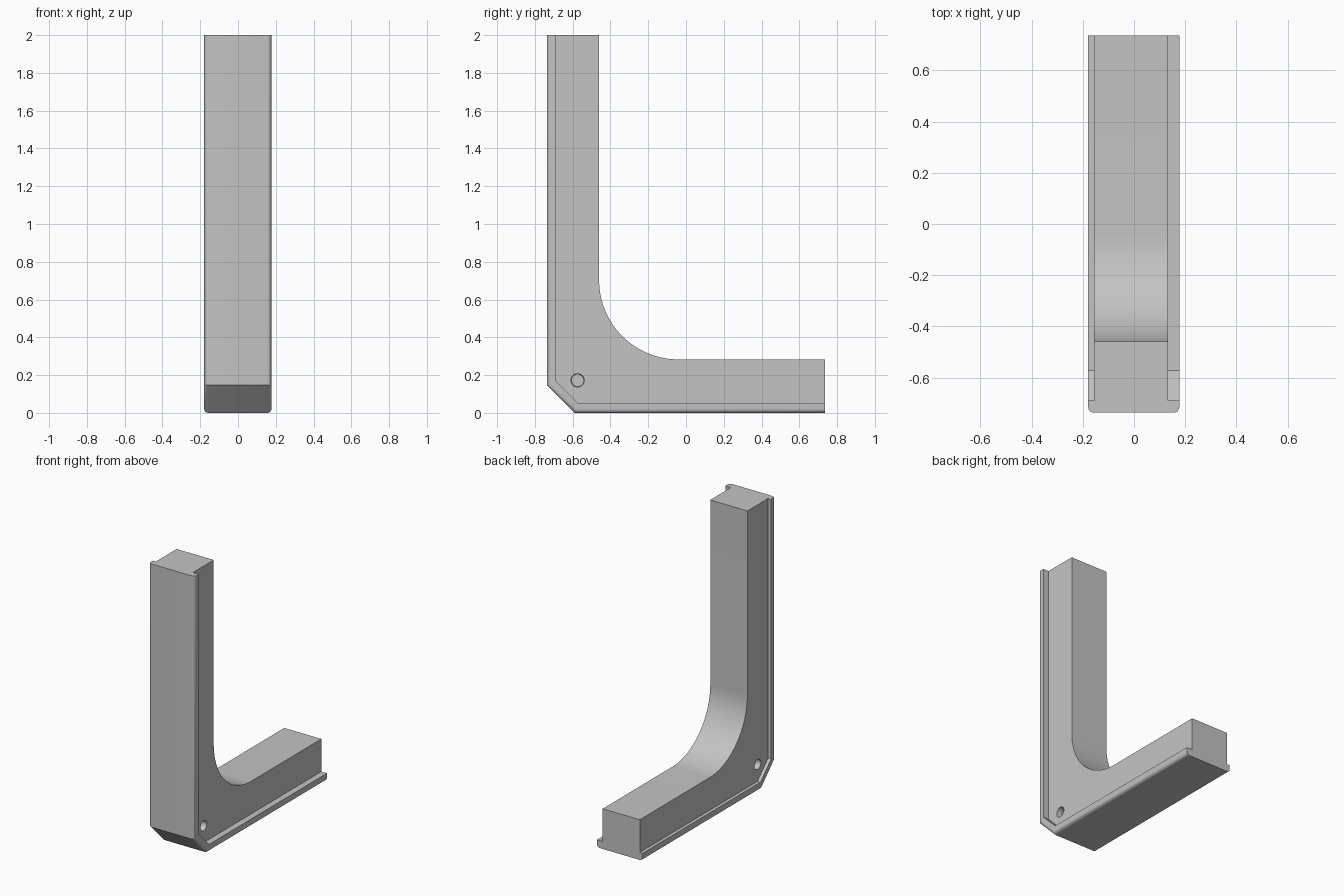
import bpy, bmesh, math
from mathutils import Matrix

cube = bpy.data.objects.get("Cube")
if cube:
    bpy.data.objects.remove(cube, do_unlink=True)

grey = bpy.data.materials.new("light grey")
grey.use_nodes = True
colour = (0.55, 0.55, 0.55, 1)
grey.diffuse_color = colour
grey.node_tree.nodes["Principled BSDF"].inputs["Base Color"].default_value = colour

BACK, FRONT, TOP = 0.737, -0.737, 2.0


def to_object(name, bm):
    bmesh.ops.recalc_face_normals(bm, faces=bm.faces)
    mesh = bpy.data.meshes.new(name)
    bm.to_mesh(mesh)
    bm.free()
    mesh.materials.append(grey)
    obj = bpy.data.objects.new(name, mesh)
    bpy.context.collection.objects.link(obj)
    return obj


def prism(profile, x0, x1):
    """Extrude a (y, z) side profile from x0 to x1."""
    bm = bmesh.new()
    face = bm.faces.new([bm.verts.new((x0, y, z)) for y, z in profile])
    out = bmesh.ops.extrude_face_region(bm, geom=[face])
    for v in out["geom"]:
        if isinstance(v, bmesh.types.BMVert):
            v.co.x = x1
    return bm


def combine(target, tool, operation):
    mod = target.modifiers.new(operation.title(), "BOOLEAN")
    mod.operation, mod.solver, mod.object = operation, "EXACT", tool
    bpy.context.view_layer.objects.active = target
    bpy.ops.object.modifier_apply(modifier=mod.name)
    bpy.data.objects.remove(tool, do_unlink=True)


# Outer flange: thin L-shaped strip with a chamfered corner
outer = [(BACK, 0), (-0.59, 0), (FRONT, 0.147), (FRONT, TOP)]
inner = [(-0.69, TOP), (-0.69, 0.17), (-0.573, 0.053), (BACK, 0.053)]
bm = prism(outer + inner, -0.179, 0.177)


# Round the long outside edges of the flange
def on_outside(v):
    return v.co.z < 0.001 or v.co.y < FRONT + 0.001


edges = [e for e in bm.edges
         if all(on_outside(v) for v in e.verts)
         and abs(e.verts[0].co.x - e.verts[1].co.x) < 0.001]
bmesh.ops.bevel(bm, geom=edges, offset=0.022, segments=6, profile=0.5, affect="EDGES")
bracket = to_object("corner_bracket", bm)

# Thick L-shaped body with a large rounded inside corner
R, CY, CZ = 0.42, -0.04, 0.703
arc = [(CY + R * math.cos(a), CZ + R * math.sin(a))
       for a in (math.pi + i * math.pi / 2 / 32 for i in range(33))]
body_profile = ([(BACK, 0.03), (-0.585, 0.03), (-0.715, 0.16), (-0.715, TOP),
                 (-0.46, TOP)] + arc + [(BACK, CZ - R)])
body = to_object("body", prism(body_profile, -0.156, 0.133))
combine(bracket, body, "UNION")

# Shallow round socket on each side near the corner
for x, direction in ((0.133, 1), (-0.156, -1)):
    bm = bmesh.new()
    bmesh.ops.create_cone(bm, cap_ends=True, segments=32, radius1=0.033,
                          radius2=0.038, depth=0.08,
                          matrix=Matrix.Translation((x, -0.574, 0.172))
                          @ Matrix.Rotation(direction * math.pi / 2, 4, "Y"))
    combine(bracket, to_object("socket_cutter", bm), "DIFFERENCE")

# Smooth the rounded surfaces and keep the corners crisp
bpy.ops.object.select_all(action="DESELECT")
bracket.select_set(True)
bpy.context.view_layer.objects.active = bracket
bpy.ops.object.shade_smooth_by_angle(angle=math.radians(30))
